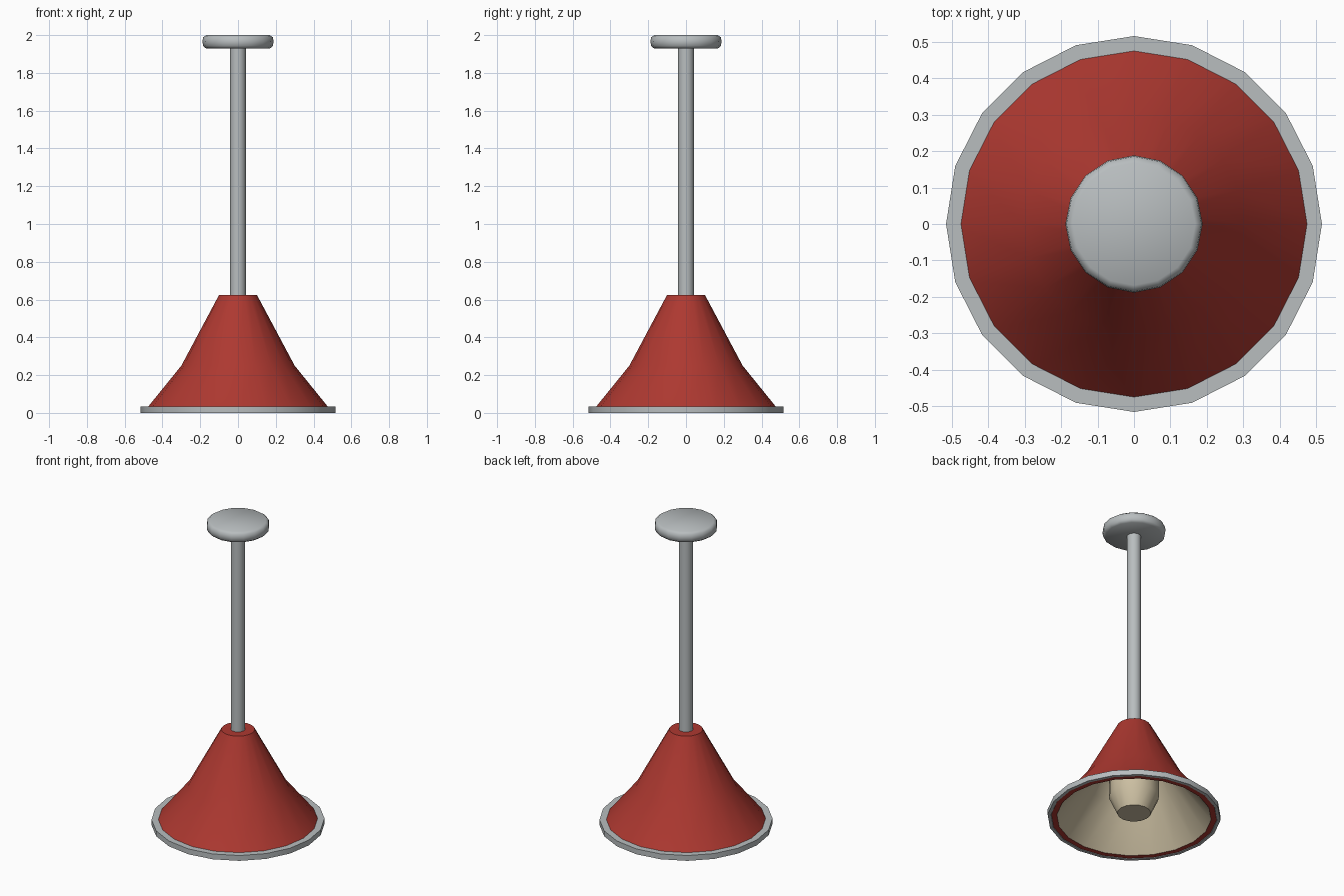
import bpy, bmesh, math

cube = bpy.data.objects.get("Cube")
if cube:
    bpy.data.objects.remove(cube, do_unlink=True)


def material(name, rgb):
    mat = bpy.data.materials.new(name)
    mat.use_nodes = True
    mat.diffuse_color = (*rgb, 1)
    mat.node_tree.nodes["Principled BSDF"].inputs["Base Color"].default_value = (*rgb, 1)
    return mat


RED = material("red enamel", (0.42, 0.04, 0.03))
GREY = material("brushed grey", (0.48, 0.51, 0.52))
CREAM = material("warm cream", (0.60, 0.52, 0.36))


def lathe(name, profile, sides, mat, loop=False, angle=30):
    """Revolve (radius, z) points around z; cap the ends unless it is a closed loop."""
    bm = bmesh.new()
    rings = []
    for r, z in profile:
        turns = [2 * math.pi * i / sides for i in range(sides)]
        rings.append([bm.verts.new((r * math.cos(t), r * math.sin(t), z)) for t in turns])
    pairs = list(zip(rings, rings[1:]))
    if loop:
        pairs.append((rings[-1], rings[0]))
    else:
        bm.faces.new(rings[0])
        bm.faces.new(rings[-1])
    for a, b in pairs:
        for i in range(sides):
            j = (i + 1) % sides
            bm.faces.new((a[i], a[j], b[j], b[i]))
    bmesh.ops.recalc_face_normals(bm, faces=bm.faces)
    mesh = bpy.data.meshes.new(name)
    bm.to_mesh(mesh)
    bm.free()
    mesh.materials.append(mat)
    obj = bpy.data.objects.new(name, mesh)
    bpy.context.collection.objects.link(obj)
    bpy.ops.object.select_all(action="DESELECT")
    obj.select_set(True)
    bpy.context.view_layer.objects.active = obj
    bpy.ops.object.shade_smooth_by_angle(angle=math.radians(angle))
    return obj


# Flared shade: a thick shell with a cream lining
shade = lathe("shade", [(0.50, 0.003), (0.30, 0.25), (0.10, 0.625), (0.03, 0.625),
                        (0.03, 0.60), (0.08, 0.60), (0.272, 0.24), (0.46, 0.003)],
              20, RED, loop=True)
shade.data.materials.append(CREAM)
for face in shade.data.polygons:
    c, n = face.center, face.normal
    facing_in = n.x * c.x + n.y * c.y < -0.01
    ceiling = n.z < -0.9 and c.z > 0.3
    if facing_in or ceiling:
        face.material_index = 1

# Rim band around the lower edge
lathe("rim", [(0.515, 0), (0.515, 0.035), (0.47, 0.035), (0.495, 0)], 20, GREY, loop=True)

# Bulb inside the shade
lathe("bulb", [(0.10, 0.03), (0.15, 0.14), (0.15, 0.28), (0.08, 0.42), (0.06, 0.60)],
      16, CREAM, angle=40)

# Hanging rod and ceiling plate
lathe("rod", [(0.042, 0.59), (0.042, 1.94)], 16, GREY)
lathe("ceiling_plate", [(0.17, 1.93), (0.185, 1.942), (0.188, 1.965),
                        (0.185, 1.988), (0.168, 2.0)], 16, GREY, angle=60)
